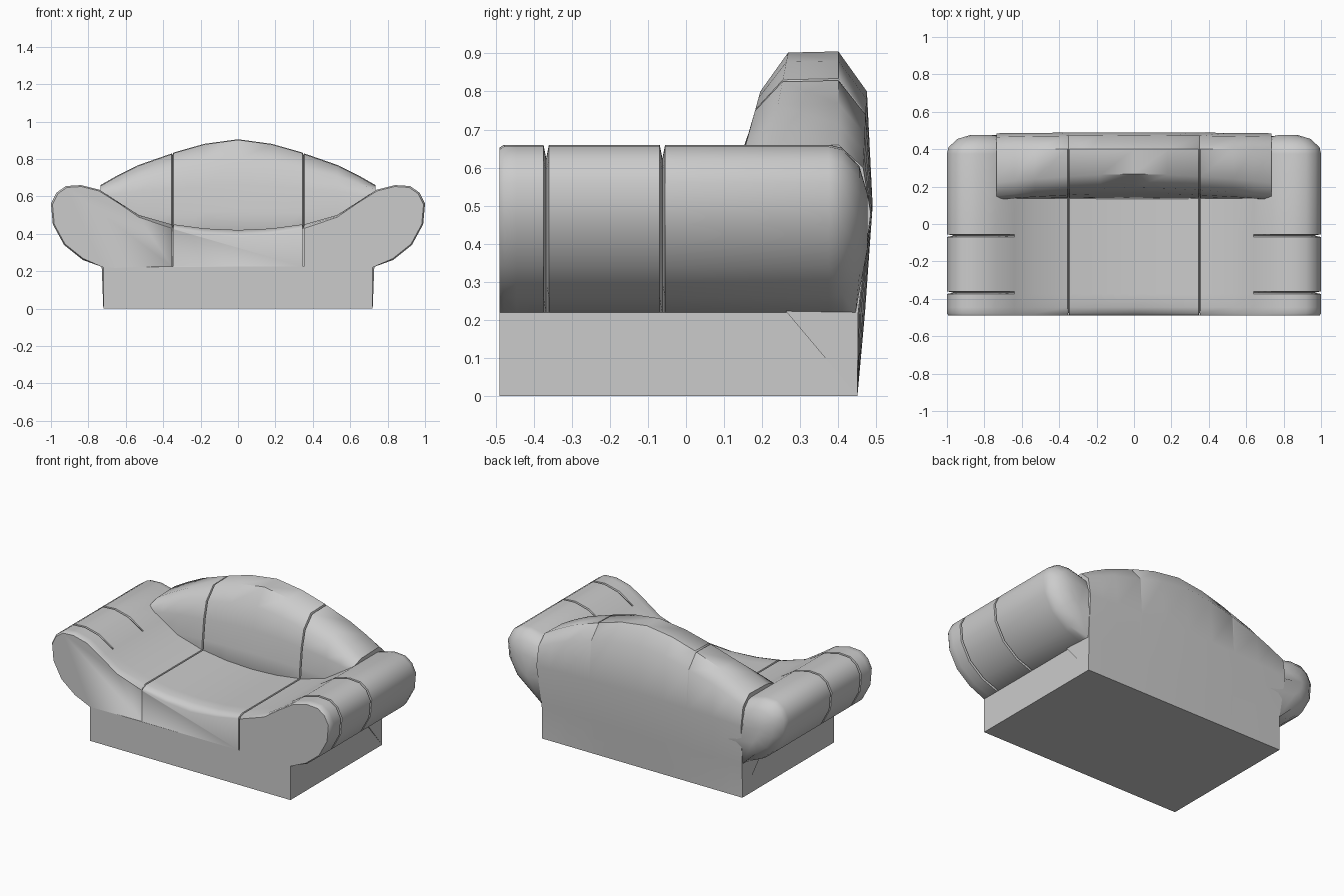
import bpy, bmesh, math

if "Cube" in bpy.data.objects:
    bpy.data.objects.remove(bpy.data.objects["Cube"])


def loft(name, rings, angle=50):
    """Skin a list of equal-length closed rings and cap both ends."""
    bm = bmesh.new()
    vr = [[bm.verts.new(p) for p in ring] for ring in rings]
    n = len(vr[0])
    for a, b in zip(vr, vr[1:]):
        for i in range(n):
            j = (i + 1) % n
            bm.faces.new((a[i], a[j], b[j], b[i]))
    bm.faces.new(vr[0])
    bm.faces.new(vr[-1])
    bmesh.ops.recalc_face_normals(bm, faces=bm.faces)
    me = bpy.data.meshes.new(name)
    bm.to_mesh(me)
    bm.free()
    ob = bpy.data.objects.new(name, me)
    bpy.context.collection.objects.link(ob)
    bpy.ops.object.select_all(action='DESELECT')
    ob.select_set(True)
    bpy.context.view_layer.objects.active = ob
    bpy.ops.object.shade_smooth_by_angle(angle=math.radians(angle))
    return ob


def box(name, x0, x1, y0, y1, z0, z1):
    rect = [(x0, y0), (x1, y0), (x1, y1), (x0, y1)]
    return loft(name, [[(x, y, z) for x, y in rect] for z in (z0, z1)], 30)


# plinth
box("base", -0.72, 0.72, -0.49, 0.45, 0, 0.22)

# seat and rolled arms: half profile (x, z) swept from front to back
PROFILE = [(0, .42), (.18, .428), (.345, .45), (.35, .438), (.355, .45),
           (.53, .50), (.64, .57), (.74, .635), (.84, .66), (.92, .655),
           (.97, .62), (1, .56), (.99, .45), (.93, .34), (.83, .26), (.72, .22)]


def body_ring(y, arm=1.0, drop=0.0):
    half = []
    for x, z in PROFILE:
        yy = y
        if x > 0.73:
            x, z = 0.80 + (x - 0.80) * arm, 0.46 + (z - 0.46) * arm
        elif z > 0.23:
            z -= drop * max(0, 1 - x / 0.75)
            yy = min(y, 0.42)
        else:
            yy = min(y, 0.445)
        half.append((x, yy, z))
    return half + [(-x, yy, z) for x, yy, z in reversed(half[1:])]


rings = [body_ring(-.49, .96, .04), body_ring(-.478, 1, .018), body_ring(-.445)]
for y in (-.367, -.062):          # tuck grooves across the arms
    rings += [body_ring(y - .007), body_ring(y, .82), body_ring(y + .007)]
rings += [body_ring(.375), body_ring(.41, .96), body_ring(.455, .72),
          body_ring(.477, .35)]
body = loft("seat_and_arms", rings)

# seams down the seat front
for side in (-1, 1):
    cutter = box("seam_cutter", side * .35 - .003, side * .35 + .003,
                 -.52, -.475, .225, .5)
    cutter.hide_render = True
    cutter.display_type = 'WIRE'
    mod = body.modifiers.new("seam", 'BOOLEAN')
    mod.operation = 'DIFFERENCE'
    mod.solver = 'EXACT'
    mod.object = cutter

# arched backrest: (y, z) sections interpolated from centre to end
CENTRE = [(.13, .38), (.145, .52), (.165, .66), (.195, .80), (.268, .902), (.40, .905),
          (.475, .80), (.49, .50), (.47, .22), (.45, 0)]
END = [(.13, .38), (.13, .50), (.13, .60), (.15, .635), (.22, .655), (.40, .66),
       (.465, .60), (.485, .48), (.452, .22), (.45, 0)]
ARCH = [(0, 0), (.18, .10), (.345, .29), (.35, .30), (.355, .31),
        (.53, .56), (.64, .78), (.735, 1)]


def back_ring(x, t):
    ring = []
    for i, ((y0, z0), (y1, z1)) in enumerate(zip(CENTRE, END)):
        y, z = y0 + (y1 - y0) * t, z0 + (z1 - z0) * t
        if abs(x) == .35 and i < 6:      # seam groove over front and top
            y += .012 if i < 5 else 0
            z -= .010 if i > 2 else 0
        xx = max(-.72, min(.72, x)) if i > 7 else x
        ring.append((xx, y, z))
    return ring


spans = [(-x, t) for x, t in reversed(ARCH[1:])] + ARCH
loft("backrest", [back_ring(x, t) for x, t in spans])
